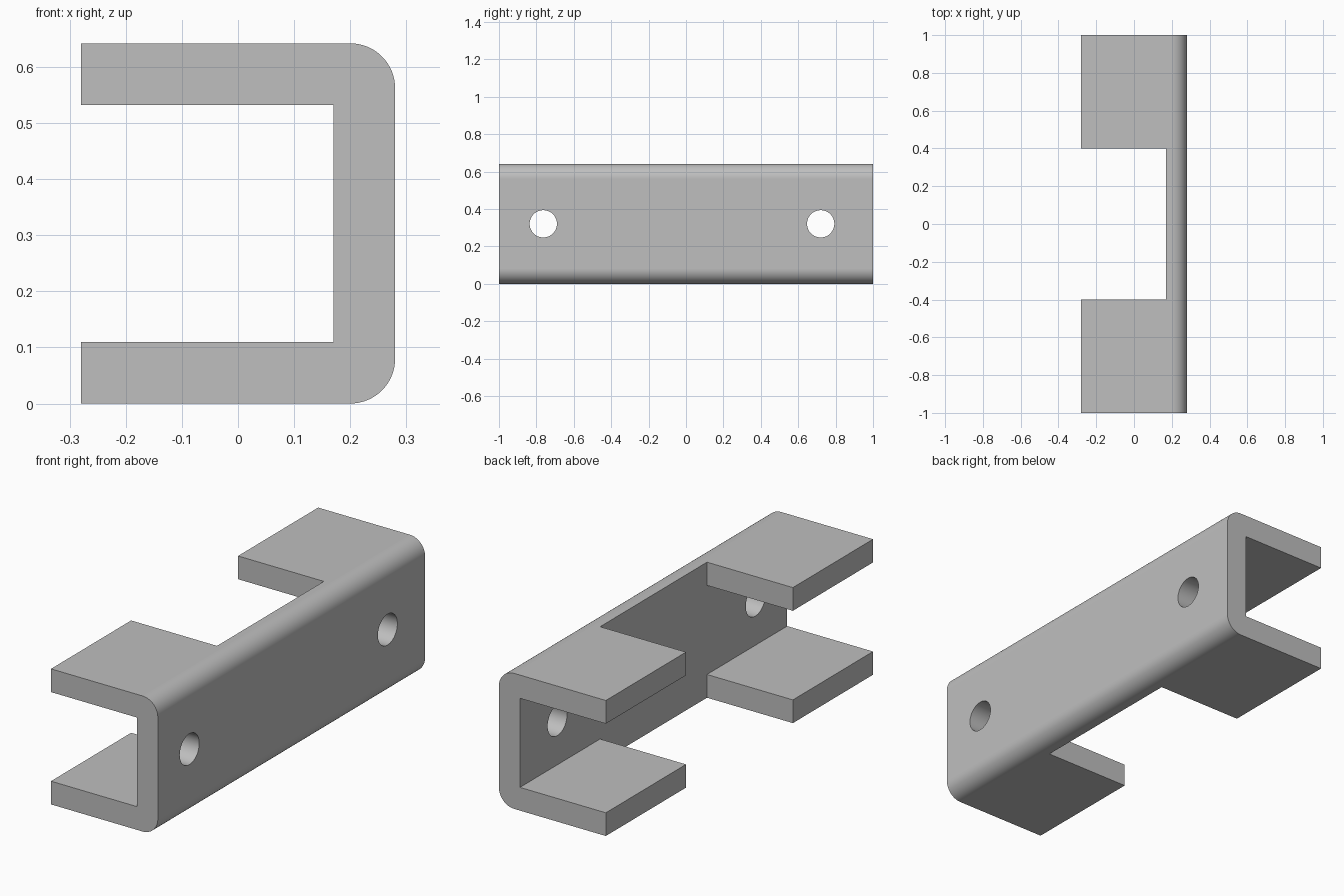
import bpy, bmesh, math
from mathutils import Matrix

default = bpy.data.objects.get("Cube")
if default:
    bpy.data.objects.remove(default, do_unlink=True)

HALF_W, HEIGHT, LENGTH = 0.28, 0.642, 2.0
WALL, RADIUS = 0.11, 0.08
NOTCH = 0.8
HOLE_RADIUS = 0.073


def add_object(name, bm):
    bmesh.ops.recalc_face_normals(bm, faces=bm.faces)
    mesh = bpy.data.meshes.new(name)
    bm.to_mesh(mesh)
    bm.free()
    obj = bpy.data.objects.new(name, mesh)
    bpy.context.collection.objects.link(obj)
    return obj


def arc(cx, cz, start, steps=16):
    angles = [start + math.pi / 2 * i / steps for i in range(steps + 1)]
    return [(cx + RADIUS * math.cos(a), cz + RADIUS * math.sin(a)) for a in angles]


def cut(target, cutter):
    cutter.hide_render = True
    mod = target.modifiers.new("cut", 'BOOLEAN')
    mod.operation = 'DIFFERENCE'
    mod.solver = 'EXACT'
    mod.object = cutter
    bpy.context.view_layer.objects.active = target
    bpy.ops.object.modifier_apply(modifier=mod.name)
    bpy.data.objects.remove(cutter, do_unlink=True)


# C-shaped channel with two rounded outer corners
inner = HALF_W - WALL
corner = HALF_W - RADIUS
profile = [(-HALF_W, 0)]
profile += arc(corner, RADIUS, -math.pi / 2)
profile += arc(corner, HEIGHT - RADIUS, 0)
profile += [(-HALF_W, HEIGHT), (-HALF_W, HEIGHT - WALL), (inner, HEIGHT - WALL),
            (inner, WALL), (-HALF_W, WALL)]
bm = bmesh.new()
face = bm.faces.new([bm.verts.new((x, -LENGTH / 2, z)) for x, z in profile])
extruded = bmesh.ops.extrude_face_region(bm, geom=[face])["geom"]
bmesh.ops.translate(bm, vec=(0, LENGTH, 0),
                    verts=[v for v in extruded if isinstance(v, bmesh.types.BMVert)])
channel = add_object("channel_bracket", bm)

# Middle notch that splits both flanges into tabs
bm = bmesh.new()
left = -HALF_W - 0.2
bmesh.ops.create_cube(bm, size=1, matrix=Matrix.Translation(((left + inner) / 2, 0, HEIGHT / 2))
                      @ Matrix.Diagonal((inner - left, NOTCH, 1, 1)))
cut(channel, add_object("notch_cutter", bm))

# Mounting holes through the web
for y in (-0.763, 0.72):
    bm = bmesh.new()
    bmesh.ops.create_cone(bm, cap_ends=True, segments=48, radius1=HOLE_RADIUS,
                          radius2=HOLE_RADIUS, depth=0.3,
                          matrix=Matrix.Translation((HALF_W - WALL / 2, y, HEIGHT / 2))
                          @ Matrix.Rotation(math.pi / 2, 4, 'Y'))
    cut(channel, add_object("hole_cutter", bm))

# Smooth the curved faces and keep the flat ones flat
for poly in channel.data.polygons:
    poly.use_smooth = max(abs(c) for c in poly.normal) < 0.9999

# Plain grey metal
grey = bpy.data.materials.new("grey_metal")
grey.use_nodes = True
colour = (0.52, 0.52, 0.52, 1)
grey.diffuse_color = colour
grey.node_tree.nodes["Principled BSDF"].inputs["Base Color"].default_value = colour
channel.data.materials.clear()
channel.data.materials.append(grey)
for poly in channel.data.polygons:
    poly.material_index = 0
